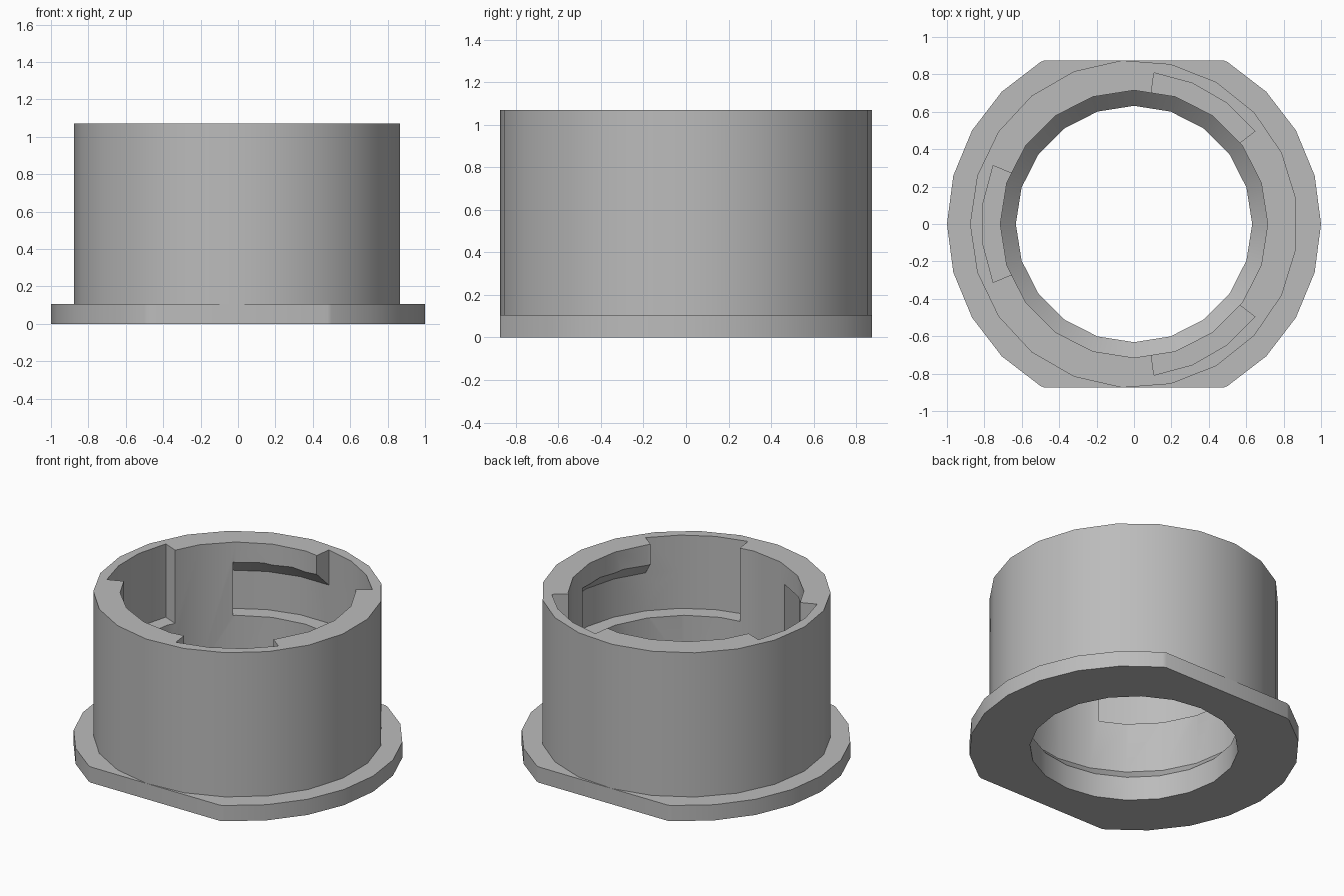
import bpy
import bmesh
from math import cos, sin, radians, pi

if "Cube" in bpy.data.objects:
    bpy.data.objects.remove(bpy.data.objects["Cube"], do_unlink=True)

HEIGHT, FLANGE_TOP, FLAT_Y = 1.07, 0.105, 0.875
SLOT_FLOOR, SLOT_R = 0.58, 0.815

grey = bpy.data.materials.new("plain grey")
grey.use_nodes = True
colour = (0.5, 0.5, 0.5, 1)
grey.diffuse_color = colour
grey.node_tree.nodes["Principled BSDF"].inputs["Base Color"].default_value = colour


def finish(name, bm):
    bmesh.ops.recalc_face_normals(bm, faces=bm.faces[:])
    mesh = bpy.data.meshes.new(name)
    bm.to_mesh(mesh)
    bm.free()
    mesh.materials.append(grey)
    obj = bpy.data.objects.new(name, mesh)
    bpy.context.collection.objects.link(obj)
    return obj


def lathe(rings, sides, start=0.0):
    """Solid with flat ends from (radius, height) rings."""
    bm = bmesh.new()
    loops = [[bm.verts.new((r * cos(start + 2 * pi * i / sides),
                            r * sin(start + 2 * pi * i / sides), z))
              for i in range(sides)] for r, z in rings]
    for low, high in zip(loops, loops[1:]):
        for i in range(sides):
            j = (i + 1) % sides
            bm.faces.new((low[i], low[j], high[j], high[i]))
    bm.faces.new(loops[0])
    bm.faces.new(loops[-1])
    return bm


def sector(profile, first, last, steps):
    """Closed (radius, height) profile swept through part of a turn."""
    bm = bmesh.new()
    loops = []
    for i in range(steps + 1):
        a = radians(first + (last - first) * i / steps)
        loops.append([bm.verts.new((r * cos(a), r * sin(a), z)) for r, z in profile])
    n = len(profile)
    for a, b in zip(loops, loops[1:]):
        for i in range(n):
            j = (i + 1) % n
            bm.faces.new((a[i], a[j], b[j], b[i]))
    bm.faces.new(loops[0])
    bm.faces.new(loops[-1])
    return bm


def combine(target, tool, operation):
    tool.hide_render = True
    mod = target.modifiers.new(operation.lower(), "BOOLEAN")
    mod.operation, mod.object, mod.solver = operation, tool, "EXACT"
    bpy.context.view_layer.objects.active = target
    bpy.ops.object.modifier_apply(modifier=mod.name)
    bpy.data.objects.remove(tool, do_unlink=True)


# Round flange with two flats
bm = lathe([(1, 0), (1, FLANGE_TOP)], 24)
for side in (-1, 1):
    cut = bmesh.ops.bisect_plane(bm, geom=bm.verts[:] + bm.edges[:] + bm.faces[:],
                                 plane_co=(0, side * FLAT_Y, 0), plane_no=(0, side, 0),
                                 clear_outer=True)
    rim = [e for e in cut["geom_cut"] if isinstance(e, bmesh.types.BMEdge)]
    bmesh.ops.holes_fill(bm, edges=rim)
socket = finish("bayonet_socket", bm)

# Tube standing on the flange
combine(socket, finish("tube", lathe([(0.877, 0.05), (0.877, HEIGHT)], 21, pi)), "UNION")

# Bore with a sloped lip at the bottom
bore = lathe([(0.632, -0.1), (0.632, 0.16), (0.715, 0.245), (0.715, 1.2)], 20)
combine(socket, finish("bore_cutter", bore), "DIFFERENCE")

# Three entry notches, each with a locking slot under a sloped ceiling
notch = [(0.6, SLOT_FLOOR), (SLOT_R, SLOT_FLOOR), (SLOT_R, 1.2), (0.6, 1.2)]
slot = [(0.6, SLOT_FLOOR), (SLOT_R, SLOT_FLOOR), (SLOT_R, 0.835), (0.6, 1.05)]
for centre in (60, 180, 300):
    combine(socket, finish("notch_cutter", sector(notch, centre - 22.5, centre + 22.5, 3)),
            "DIFFERENCE")
    combine(socket, finish("slot_cutter", sector(slot, centre + 7.5, centre + 67.5, 4)),
            "DIFFERENCE")

# Smooth walls, sharp rims
bpy.ops.object.select_all(action="DESELECT")
socket.select_set(True)
bpy.context.view_layer.objects.active = socket
bpy.ops.object.shade_smooth_by_angle(angle=radians(30))
